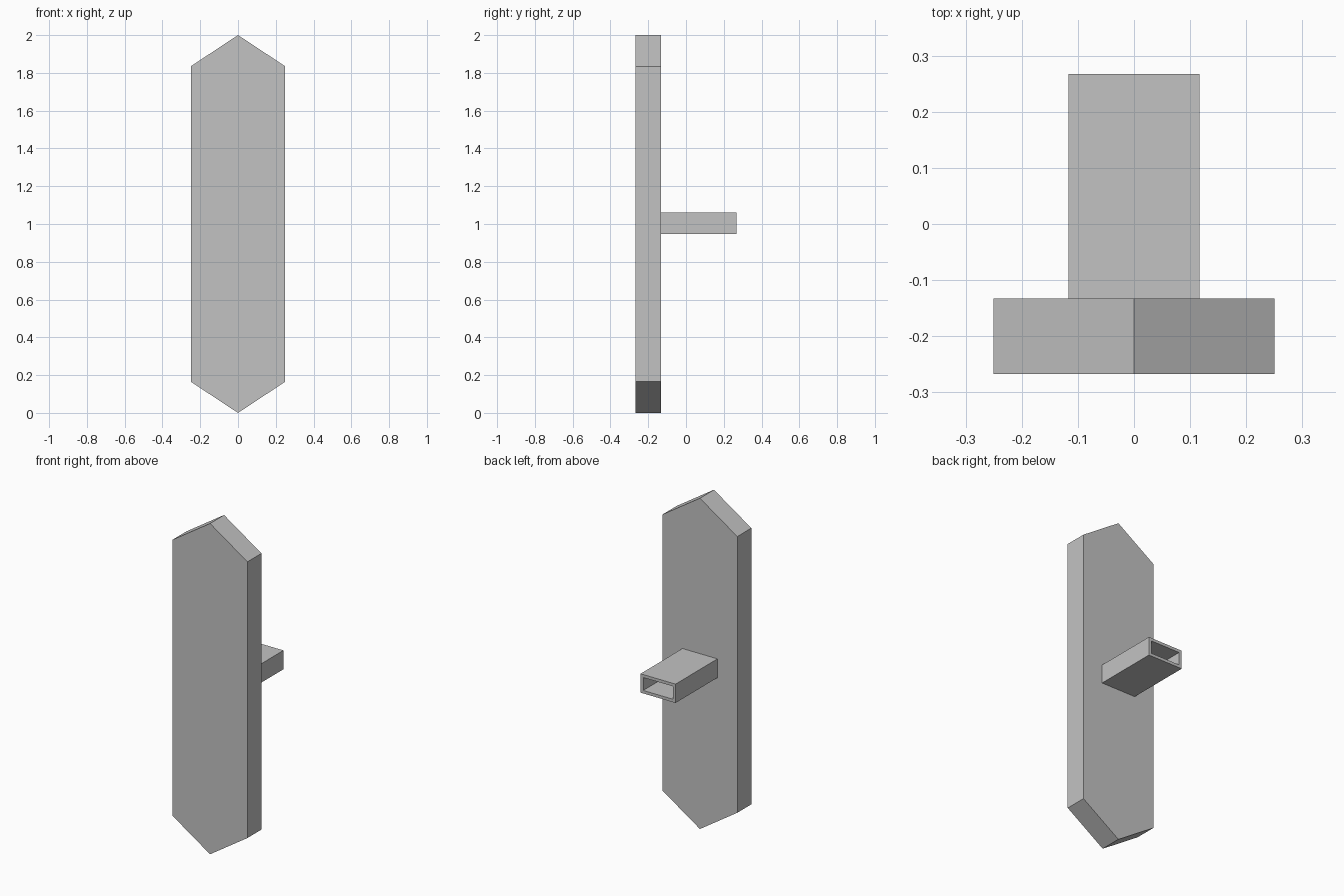
import bpy
import bmesh

cube = bpy.data.objects.get("Cube")
if cube:
    bpy.data.objects.remove(cube, do_unlink=True)

grey = bpy.data.materials.new("plain_grey")
grey.use_nodes = True
colour = (0.545, 0.545, 0.545, 1)
grey.diffuse_color = colour
grey.node_tree.nodes["Principled BSDF"].inputs["Base Color"].default_value = colour

FRONT, JOINT, BACK = -0.267, -0.133, 0.267


def add_object(name, bm):
    bmesh.ops.recalc_face_normals(bm, faces=bm.faces)
    mesh = bpy.data.meshes.new(name)
    bm.to_mesh(mesh)
    bm.free()
    mesh.materials.append(grey)
    obj = bpy.data.objects.new(name, mesh)
    bpy.context.collection.objects.link(obj)
    return obj


def ring(bm, profile, y):
    return [bm.verts.new((x, y, z)) for x, z in profile]


def bridge(bm, a, b):
    for i in range(len(a)):
        j = (i + 1) % len(a)
        bm.faces.new((a[i], a[j], b[j], b[i]))


def rectangle(half_width, half_height, z):
    return [(sx * half_width, z + sz * half_height)
            for sx, sz in ((-1, -1), (1, -1), (1, 1), (-1, 1))]


# Tall plate with a point at each end
half_width, shoulder, height = 0.25, 0.165, 2.0
outline = [(0, 0), (half_width, shoulder), (half_width, height - shoulder),
           (0, height), (-half_width, height - shoulder), (-half_width, shoulder)]
bm = bmesh.new()
front, back = ring(bm, outline, FRONT), ring(bm, outline, JOINT)
bridge(bm, front, back)
bm.faces.new(front)
bm.faces.new(back)
add_object("pointed_plate", bm)

# Hollow rectangular handle, open at the back
wall, tube_x, tube_z, centre = 0.018, 0.117, 0.057, 1.003
outer = rectangle(tube_x, tube_z, centre)
inner = rectangle(tube_x - wall, tube_z - wall, centre)
bm = bmesh.new()
loops = [ring(bm, outer, JOINT), ring(bm, outer, BACK),
         ring(bm, inner, BACK), ring(bm, inner, JOINT)]
for i in range(4):
    bridge(bm, loops[i], loops[(i + 1) % 4])
add_object("hollow_handle", bm)
